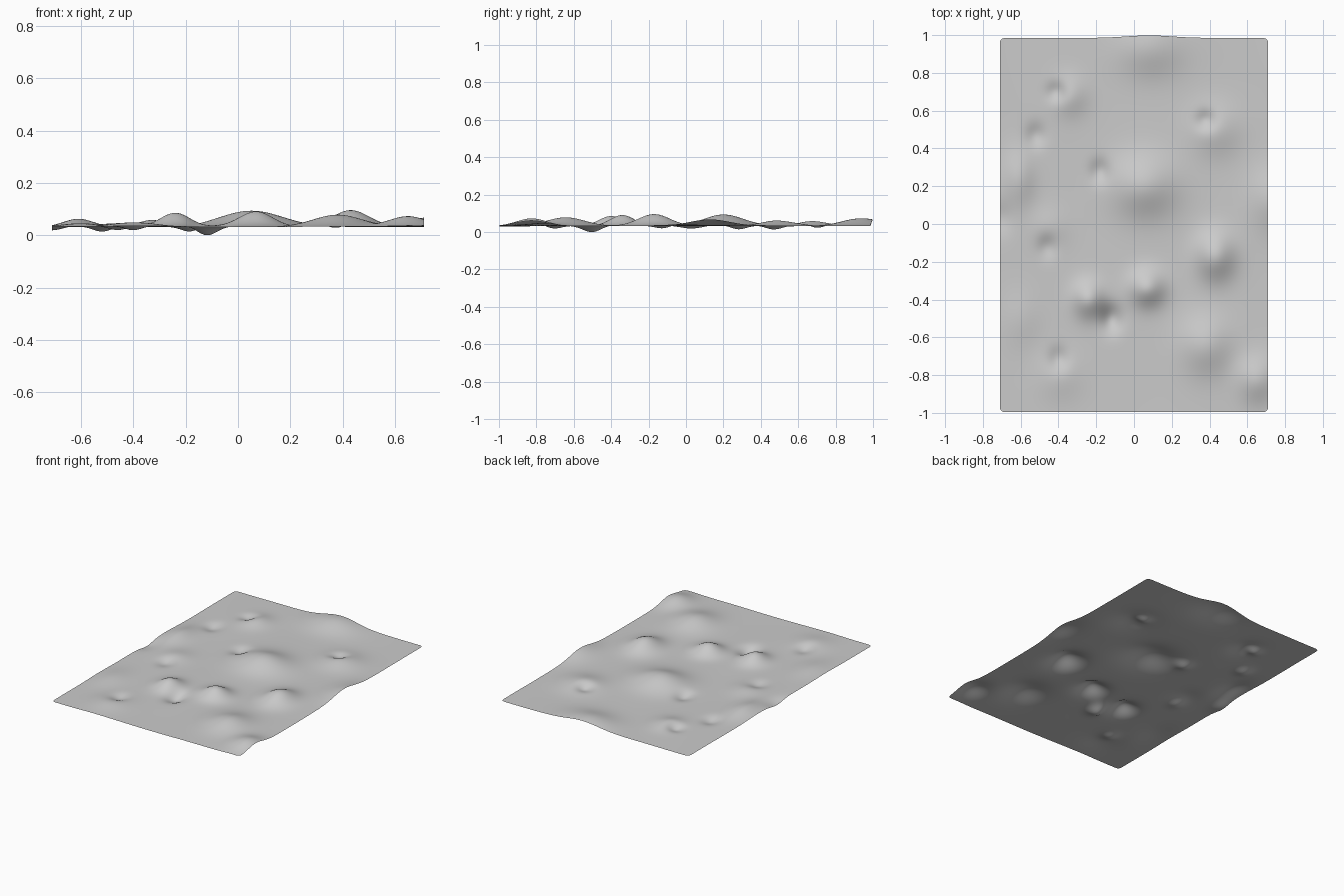
import bpy, bmesh, math

# centre x, centre y, radius x, radius y, height (negative = dent)
LUMPS = [
    (0.05, 0.20, 0.17, 0.15, 0.060), (0.43, -0.17, 0.10, 0.12, 0.064),
    (0.07, -0.34, 0.09, 0.09, 0.058), (-0.24, -0.40, 0.08, 0.09, 0.052),
    (0.38, -0.64, 0.13, 0.14, 0.044), (0.65, -0.82, 0.10, 0.11, 0.040),
    (0.08, 0.93, 0.17, 0.14, 0.042), (0.43, 0.50, 0.13, 0.13, 0.032),
    (0.73, 0.13, 0.11, 0.15, 0.034), (-0.61, 0.24, 0.08, 0.14, 0.030),
    (-0.34, 0.68, 0.09, 0.10, 0.026), (-0.40, -0.80, 0.12, 0.12, 0.018),
    (-0.45, -0.02, 0.10, 0.10, 0.014), (-0.60, -0.50, 0.10, 0.14, 0.014),
    (-0.12, -0.50, 0.055, 0.07, -0.036), (-0.52, 0.47, 0.05, 0.06, -0.020),
    (-0.46, -0.12, 0.05, 0.06, -0.018), (-0.41, 0.70, 0.05, 0.05, -0.024),
    (-0.18, 0.28, 0.05, 0.06, -0.024), (0.38, 0.55, 0.05, 0.05, -0.026),
    (-0.40, -0.71, 0.05, 0.06, -0.022), (-0.71, 0.03, 0.06, 0.08, -0.016),
]
HX, HY, BASE, R = 0.71, 0.985, 0.021, 0.025


def height(x, y):
    z = BASE + 0.002 * math.sin(7 * x + 2 * y) * math.sin(5 * y - 3 * x)
    for cx, cy, rx, ry, h in LUMPS:
        z += h * math.exp(-((x - cx) / rx) ** 2 - ((y - cy) / ry) ** 2)
    return z


# wavy sheet
bm = bmesh.new()
bmesh.ops.create_grid(bm, x_segments=110, y_segments=154, size=1)
for v in bm.verts:
    x, y = v.co.x * HX, v.co.y * HY
    # rounded corners
    dx, dy = abs(x) - (HX - R), abs(y) - (HY - R)
    if dx > 0 and dy > 0:
        k = max(dx, dy) / math.hypot(dx, dy)
        x = math.copysign(HX - R + dx * k, x)
        y = math.copysign(HY - R + dy * k, y)
    z = height(x, y)
    # back edge bulges, front edge sits a little further out
    y += 0.015 * max(0, y) ** 8 * math.exp(-((x - 0.08) / 0.17) ** 2)
    y -= 0.012 * max(0, -y) ** 4
    v.co = (x, y, z)
low = min(v.co.z for v in bm.verts)
for v in bm.verts:
    v.co.z -= low
mesh = bpy.data.meshes.new("wavy_sheet")
bm.to_mesh(mesh)
bm.free()
sheet = bpy.data.objects.new("wavy_sheet", mesh)
bpy.context.collection.objects.link(sheet)
mesh.shade_smooth()

# plain grey
grey = bpy.data.materials.new("light_grey")
grey.diffuse_color = (0.6, 0.6, 0.6, 1)
mesh.materials.append(grey)
